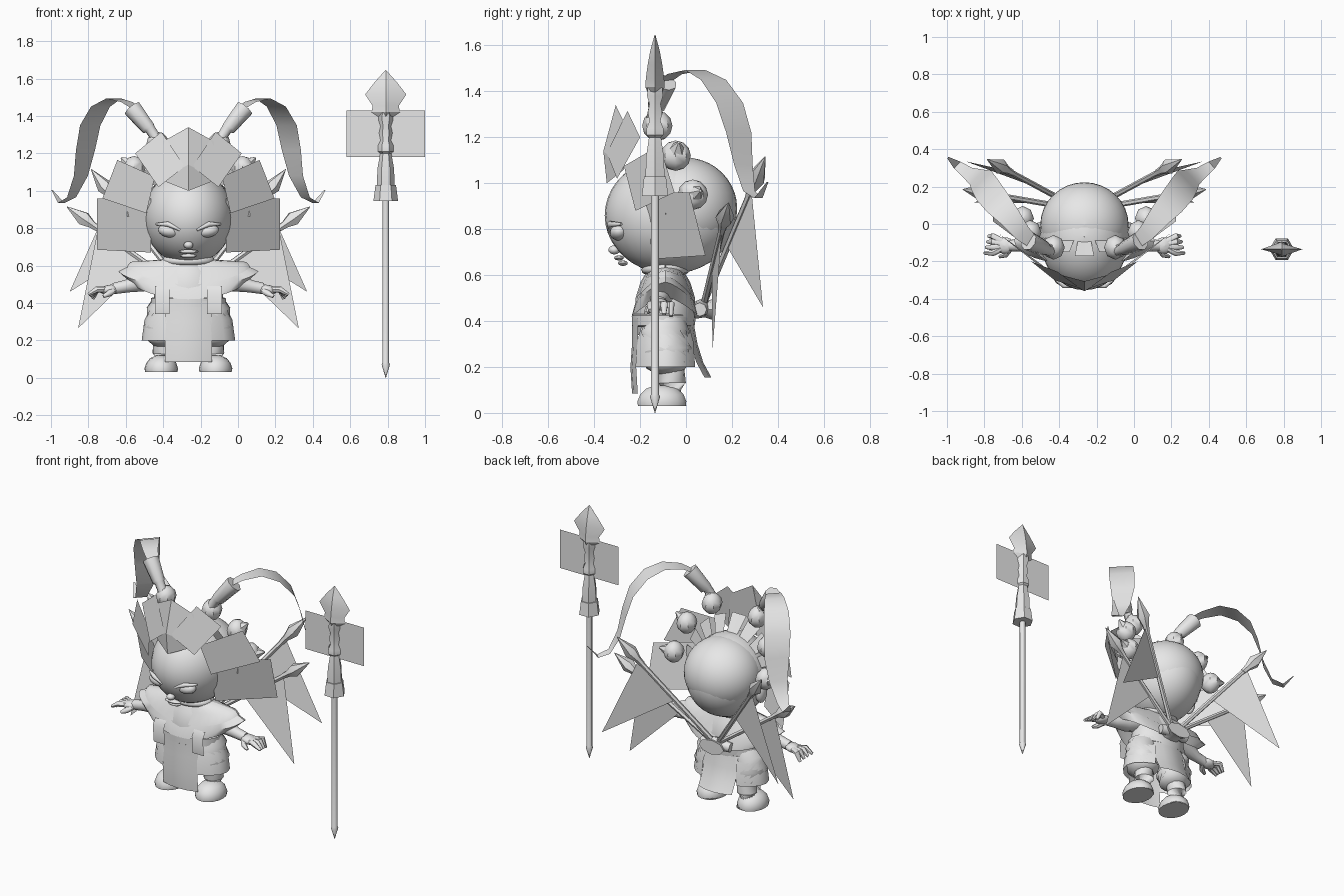
import bpy, math
from mathutils import Vector, Matrix

CX = -0.265          # figure centre line; parts are modelled around local x = 0
grey = bpy.data.materials.new("plain grey")
grey.diffuse_color = (0.8, 0.8, 0.8, 1)


def add(name, verts, faces, mirror=False, smooth=True, at=(CX, 0, 0), angle=50):
    me = bpy.data.meshes.new(name)
    me.from_pydata([tuple(v) for v in verts], [], faces)
    me.materials.append(grey)
    me.polygons.foreach_set("use_smooth", [smooth] * len(me.polygons))
    if smooth:
        me.set_sharp_from_angle(angle=math.radians(angle))
    ob = bpy.data.objects.new(name, me)
    ob.location = at
    bpy.context.collection.objects.link(ob)
    if mirror:
        ob.modifiers.new("Mirror", 'MIRROR').use_clip = False
    return ob


def tube(name, pts, radii, n=10, sx=1.0, sy=1.0, **kw):
    """Capped tube through pts, one radius for each point."""
    pts = [Vector(p) for p in pts]
    verts, faces = [], []
    for i, p in enumerate(pts):
        d = pts[min(i + 1, len(pts) - 1)] - pts[max(i - 1, 0)]
        q = d.to_track_quat('Z', 'Y')
        for k in range(n):
            a = 2 * math.pi * k / n
            verts.append(p + q @ Vector((radii[i] * sx * math.cos(a), radii[i] * sy * math.sin(a), 0)))
    for i in range(len(pts) - 1):
        for k in range(n):
            a, b = i * n + k, i * n + (k + 1) % n
            faces.append((a, b, b + n, a + n))
    faces.append(tuple(reversed(range(n))))
    faces.append(tuple(range(len(verts) - n, len(verts))))
    return add(name, verts, faces, **kw)


def post(name, x, y, profile, **kw):
    """Vertical tube from (z, radius) pairs."""
    return tube(name, [(x, y, z) for z, r in profile], [r for z, r in profile], **kw)


def ball(name, c, r, seg=24, rings=14, tilt=0, **kw):
    rot = Matrix.Rotation(tilt, 3, 'Y')
    verts, faces = [], []
    for i in range(rings + 1):
        t = math.pi * min(max(i / rings, 0.002), 0.998)
        for k in range(seg):
            a = 2 * math.pi * k / seg
            verts.append(Vector(c) + rot @ Vector((r[0] * math.sin(t) * math.cos(a),
                         r[1] * math.sin(t) * math.sin(a), -r[2] * math.cos(t))))
    for i in range(rings):
        for k in range(seg):
            a, b = i * seg + k, i * seg + (k + 1) % seg
            faces.append((a, b, b + seg, a + seg))
    return add(name, verts, faces, **kw)


def sheet(name, rows, **kw):
    """Surface through equally long rows of points."""
    w = len(rows[0])
    faces = [(i * w + k, i * w + k + 1, (i + 1) * w + k + 1, (i + 1) * w + k)
             for i in range(len(rows) - 1) for k in range(w - 1)]
    return add(name, [p for row in rows for p in row], faces, **kw)


# ---- head and face
ball("face", (0, -0.067, 0.86), (0.24, 0.287, 0.255), 32, 20)
ball("back_of_head", (0, -0.005, 0.89), (0.236, 0.228, 0.222), 32, 20)
ball("eye", (-0.105, -0.292, 0.785), (0.058, 0.04, 0.034), 16, 10, tilt=0.18, mirror=True)
tube("eyelid", [(-0.172, -0.282, 0.822), (-0.11, -0.33, 0.822), (-0.045, -0.336, 0.79)],
     [0.006, 0.014, 0.006], 8, mirror=True)
ball("nose", (0, -0.312, 0.71), (0.026, 0.026, 0.02), 12, 8)
ball("upper_lip", (0, -0.292, 0.675), (0.055, 0.022, 0.011), 14, 8)
ball("lower_lip", (0, -0.275, 0.652), (0.045, 0.022, 0.012), 14, 8)
ball("ear", (-0.235, -0.06, 0.8), (0.03, 0.045, 0.065), 12, 8, mirror=True)

# ---- headdress plates
add("crown_plate", [(0, -0.306, 1.34), (-0.135, -0.27, 1.265), (-0.15, -0.27, 1.06),
                    (0, -0.345, 1.0), (0.15, -0.27, 1.06), (0.135, -0.27, 1.265), (0, -0.36, 1.14)],
    [(0, 1, 2, 6), (2, 3, 6), (3, 4, 6), (4, 5, 0, 6)], smooth=False)
plates = {
    "upper_plate": [(-0.285, -0.2, 1.2), (-0.145, -0.255, 1.315), (-0.02, -0.345, 1.13), (-0.16, -0.3, 1.02)],
    "middle_plate": [(-0.46, -0.05, 0.96), (-0.38, -0.115, 1.165), (-0.18, -0.27, 1.075), (-0.225, -0.22, 0.88)],
    "lower_plate": [(-0.49, 0.085, 0.685), (-0.49, 0.015, 0.96), (-0.2, -0.2, 0.96), (-0.2, -0.14, 0.67)],
}
for name, pts in plates.items():
    add(name, pts, [(0, 1, 2, 3)], mirror=True, smooth=False)

# rear fan behind the plates
for i in range(5):
    a = math.radians(5 + 21 * i)
    rows = []
    for r, y in ((0.19, -0.06), (0.33, -0.09 - 0.02 * i)):
        rows.append([(-r * math.cos(a + d), y, 0.88 + r * math.sin(a + d)) for d in (-0.14, 0.14)])
    sheet("rear_fan_%d" % i, rows, mirror=True, smooth=False)

# pompoms
for i, c in enumerate([(-0.165, -0.125, 1.25), (-0.29, -0.045, 1.12), (-0.33, 0.03, 0.95)]):
    ball("pompom_%d" % i, c, (0.06, 0.066, 0.066), 8, 6, mirror=True, angle=40)
    out = (Vector(c) - Vector((0, -0.1, 0.88))).normalized()
    tube("pompom_tip_%d" % i, [Vector(c) + out * 0.03, Vector(c) + out * 0.09], [0.045, 0.006], 6, mirror=True)

# ---- plumes with sockets
tube("plume_socket", [(-0.16, -0.15, 1.26), (-0.205, -0.135, 1.33), (-0.215, -0.13, 1.335), (-0.3, -0.09, 1.44)],
     [0.028, 0.03, 0.04, 0.052], 8, mirror=True)
path = [(-0.25, -0.12, 1.42, 0.06), (-0.33, -0.05, 1.475, 0.09), (-0.4, 0.04, 1.493, 0.12),
        (-0.47, 0.12, 1.45, 0.15), (-0.525, 0.19, 1.35, 0.16), (-0.55, 0.23, 1.22, 0.15),
        (-0.575, 0.25, 1.08, 0.11), (-0.625, 0.275, 0.965, 0.07), (-0.68, 0.315, 0.935, 0.05),
        (-0.73, 0.355, 1.005, 0.01)]
side = Vector((0.68, 0.73, 0)) / 2
sheet("plume", [[Vector(p[:3]) - side * p[3], Vector(p[:3]) + side * p[3]] for p in path], mirror=True)

# ---- back spears with pennants
back = [("high", (-0.01, 0.07, 0.46), (-0.52, 0.345, 1.115), (-0.635, 0.335, 0.46), 0.78, 0.4),
        ("low", (-0.01, 0.075, 0.46), (-0.65, 0.185, 0.915), (-0.59, 0.115, 0.265), 0.74, 0.34)]
for name, a, b, tip, hi, lo in back:
    a, b = Vector(a), Vector(b)
    L = lambda t: a.lerp(b, t)
    tube(name + "_back_pole", [a, L(0.82)], [0.015, 0.015], 6, mirror=True)
    tube(name + "_back_spearhead", [L(0.74), L(0.79), L(0.86), L(1)], [0.018, 0.022, 0.042, 0.002], 6,
         mirror=True, angle=35)
    add(name + "_pennant", [L(hi), L(lo), tip], [(0, 1, 2)], mirror=True, smooth=False)

# ---- body
post("torso", 0, -0.09, [(0.34, 0.17), (0.42, 0.185), (0.5, 0.18), (0.57, 0.15), (0.63, 0.1)], n=20, sy=0.72)
post("belt", 0, -0.1, [(0.375, 0.19), (0.38, 0.2), (0.425, 0.2), (0.43, 0.19)], n=20, sy=0.68)
tube("pole_holder", [(0, 0.0, 0.445), (0, 0.08, 0.45), (0, 0.12, 0.45)], [0.08, 0.065, 0.09], 8, sy=0.52)
tube("belt_knot", [(-0.1, 0.06, 0.45), (0, 0.075, 0.46), (0.1, 0.06, 0.45)], [0.03, 0.04, 0.03], 8)


# ---- layered shoulder cape
def cape_ring(w, d, z, drop):
    return [(w * math.cos(a), -0.09 - d * math.sin(a), z - drop * abs(math.sin(a)) ** 1.5)
            for a in (2 * math.pi * k / 32 for k in range(33))]


sheet("upper_cape", [cape_ring(0.1, 0.07, 0.635, 0), cape_ring(0.31, 0.095, 0.62, 0.045),
                     cape_ring(0.33, 0.125, 0.595, 0.095)])
sheet("lower_cape", [cape_ring(0.3, 0.09, 0.605, 0.05), cape_ring(0.375, 0.13, 0.57, 0.09),
                     cape_ring(0.3, 0.147, 0.505, 0.085)])
tube("collar", cape_ring(0.12, 0.085, 0.628, 0.005), [0.02] * 33, 8)

# ---- arms and hands
tube("arm", [(-0.13, -0.1, 0.56), (-0.25, -0.11, 0.515), (-0.33, -0.115, 0.49), (-0.4, -0.115, 0.477)],
     [0.07, 0.055, 0.034, 0.03], 12, mirror=True)
ball("palm", (-0.425, -0.115, 0.472), (0.05, 0.045, 0.025), 14, 8, tilt=-0.2, mirror=True)
for i in range(4):
    y = -0.155 + 0.03 * i
    tube("finger_%d" % i, [(-0.44, -0.13 + 0.013 * i, 0.472), (-0.49, y, 0.472), (-0.535 + 0.008 * i, y, 0.445 - 0.008 * i)],
         [0.017, 0.017, 0.009], 7, mirror=True)
tube("thumb", [(-0.4, -0.13, 0.47), (-0.425, -0.165, 0.45), (-0.455, -0.175, 0.435)], [0.02, 0.017, 0.009], 7, mirror=True)


# ---- cloth panels
def panel(name, half, cx, profile, bow=0.0, **kw):
    return sheet(name, [[(cx + half * t, y + bow * t * t, z) for t in (-1, -0.5, 0, 0.5, 1)]
                        for y, z in profile], **kw)


panel("front_apron", 0.125, 0, [(-0.235, 0.41), (-0.235, 0.3), (-0.242, 0.2), (-0.235, 0.085)], 0.025)
panel("front_sash", 0.04, -0.14, [(-0.215, 0.49), (-0.24, 0.45), (-0.23, 0.34)], 0.0, mirror=True)
panel("back_apron", 0.12, 0, [(0.03, 0.41), (0.05, 0.3), (0.075, 0.22), (0.11, 0.155)], -0.03)
for r, z in ((0.25, 0.2),):
    arc = [math.radians(d) for d in range(-60, 61, 20)]
    sheet("side_skirt", [[(-rr * math.cos(a), -0.09 + rr * 0.6 * math.sin(a), zz) for a in arc]
                         for rr, zz in ((0.19, 0.4), (0.235, 0.31), (r, z))], mirror=True)

# ---- legs and feet
tube("trouser_leg", [(-0.1, -0.09, 0.4), (-0.12, -0.09, 0.35), (-0.13, -0.085, 0.27), (-0.13, -0.075, 0.21), (-0.13, -0.07, 0.175)],
     [0.09, 0.108, 0.112, 0.1, 0.06], 16, mirror=True)
tube("ankle", [(-0.13, -0.07, 0.21), (-0.132, -0.06, 0.13), (-0.135, -0.065, 0.035)], [0.06, 0.06, 0.068], 14, mirror=True)
rings = [(0.03, 0.086, 0.106), (0.05, 0.09, 0.108), (0.08, 0.08, 0.096), (0.105, 0.06, 0.07), (0.12, 0.025, 0.03)]
fv = [(-0.145 + w * math.cos(a), -0.105 + d * math.sin(a), z) for z, w, d in rings
      for a in (2 * math.pi * k / 18 for k in range(18))]
ff = [(i * 18 + k, i * 18 + (k + 1) % 18, (i + 1) * 18 + (k + 1) % 18, (i + 1) * 18 + k)
      for i in range(4) for k in range(18)] + [tuple(reversed(range(18))), tuple(range(72, 90))]
add("foot", fv, ff, mirror=True)

# ---- standing spear with banner
spear = dict(at=(0.79, -0.135, 0))
post("spear_shaft", 0, 0, [(0.0, 0.001), (0.07, 0.022), (0.08, 0.018), (1.0, 0.018)], n=8, **spear)
post("spear_collar", 0, 0, [(0.945, 0.066), (1.03, 0.055), (1.03, 0.048), (1.12, 0.044), (1.2, 0.03),
                            (1.21, 0.042), (1.24, 0.042), (1.27, 0.028), (1.31, 0.036), (1.345, 0.028),
                            (1.38, 0.04), (1.43, 0.035)], n=6, angle=35, **spear)
blade = [(1.39, 0.03, 0.03), (1.42, 0.075, 0.042), (1.455, 0.07, 0.04), (1.515, 0.11, 0.032),
         (1.58, 0.06, 0.02), (1.645, 0.002, 0.002)]
bv = [p for z, w, d in blade for p in ((-w, 0, z), (0, -d, z), (w, 0, z), (0, d, z))]
bf = [(i * 4 + k, i * 4 + (k + 1) % 4, i * 4 + 4 + (k + 1) % 4, i * 4 + 4 + k) for i in range(5) for k in range(4)]
add("spear_blade", bv, bf + [(3, 2, 1, 0)], angle=30, **spear)
add("spear_banner", [(-0.21, 0, 1.18), (0.21, 0, 1.18), (0.21, 0, 1.43), (-0.21, 0, 1.43)], [(0, 1, 2, 3)],
    smooth=False, **spear)
